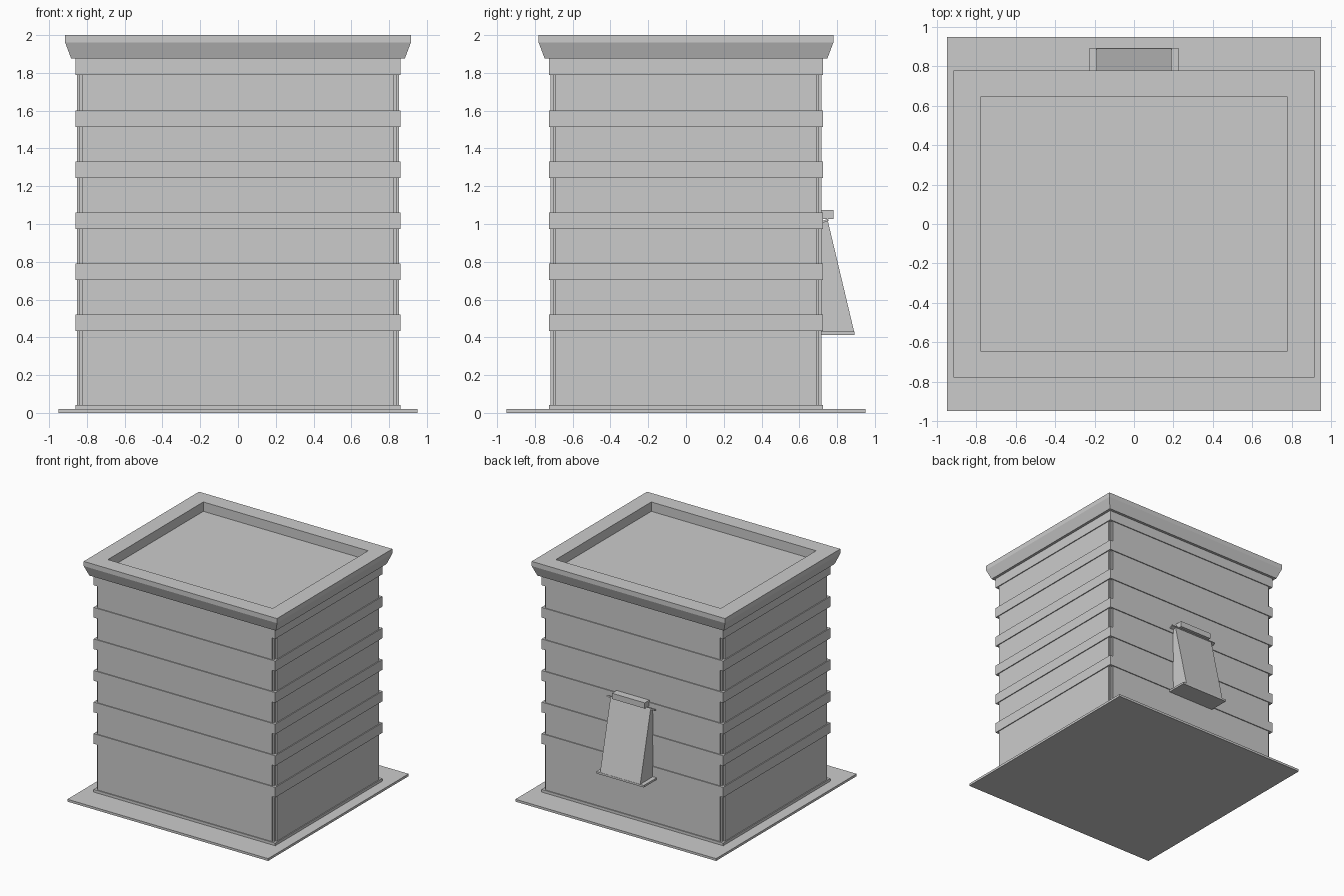
import bpy, bmesh

if "Cube" in bpy.data.objects:
    bpy.data.objects.remove(bpy.data.objects["Cube"])


def make_object(name, verts, faces):
    mesh = bpy.data.meshes.new(name)
    mesh.from_pydata(verts, [], faces)
    bm = bmesh.new()
    bm.from_mesh(mesh)
    bmesh.ops.recalc_face_normals(bm, faces=bm.faces)
    bm.to_mesh(mesh)
    bm.free()
    obj = bpy.data.objects.new(name, mesh)
    bpy.context.collection.objects.link(obj)
    return obj


def ring_stack(name, rings):
    """Closed solid from stacked rectangles (half_x, half_y, z)."""
    verts, faces = [], [(3, 2, 1, 0)]
    for hx, hy, z in rings:
        verts += [(-hx, -hy, z), (hx, -hy, z), (hx, hy, z), (-hx, hy, z)]
    for r in range(len(rings) - 1):
        a = r * 4
        for i in range(4):
            j = (i + 1) % 4
            faces.append((a + i, a + j, a + 4 + j, a + 4 + i))
    n = len(verts)
    faces.append((n - 4, n - 3, n - 2, n - 1))
    return make_object(name, verts, faces)


def block(name, hx, hy, z0, z1):
    return ring_stack(name, [(hx, hy, z0), (hx, hy, z1)])


def extrude_x(name, profile, hx):
    """Solid from a (y, z) profile spanning -hx..hx."""
    n = len(profile)
    verts = [(x, y, z) for x in (-hx, hx) for y, z in profile]
    faces = [tuple(range(n)), tuple(range(2 * n - 1, n - 1, -1))]
    faces += [(i, (i + 1) % n, n + (i + 1) % n, n + i) for i in range(n)]
    return make_object(name, verts, faces)


# Ground slab and recessed core
block("base_slab", 0.95, 0.95, 0.0, 0.02)
block("core", 0.84, 0.705, 0.02, 1.88)

# Horizontal bands, with cladding panels filling the gaps and leaving notched corners
bands = [(0.02, 0.043)] + [(0.433 + 0.27 * i, 0.52 + 0.27 * i) for i in range(5)] + [(1.79, 1.875)]
for i, (z0, z1) in enumerate(bands):
    block(f"band_{i}", 0.86, 0.725, z0, z1)
for i in range(len(bands) - 1):
    z0, z1 = bands[i][1], bands[i + 1][0]
    block(f"front_back_panel_{i}", 0.826, 0.717, z0, z1)
    block(f"side_panel_{i}", 0.852, 0.691, z0, z1)

# Cornice with sunken flat roof
ring_stack("cornice", [(0.883, 0.748, 1.875), (0.915, 0.78, 1.96), (0.915, 0.78, 2.0),
                       (0.78, 0.645, 2.0), (0.78, 0.645, 1.92)])

# Sloped hood on the back wall, with sill, thin cap and head block
extrude_x("hood", [(0.70, 0.43), (0.89, 0.43), (0.75, 1.02), (0.70, 1.0)], 0.19)
extrude_x("hood_sill", [(0.70, 0.413), (0.892, 0.413), (0.892, 0.43), (0.70, 0.43)], 0.225)
extrude_x("hood_cap", [(0.70, 0.995), (0.755, 1.018), (0.752, 1.028), (0.70, 1.006)], 0.225)
extrude_x("hood_head", [(0.70, 1.026), (0.78, 1.026), (0.78, 1.075), (0.70, 1.075)], 0.155)
